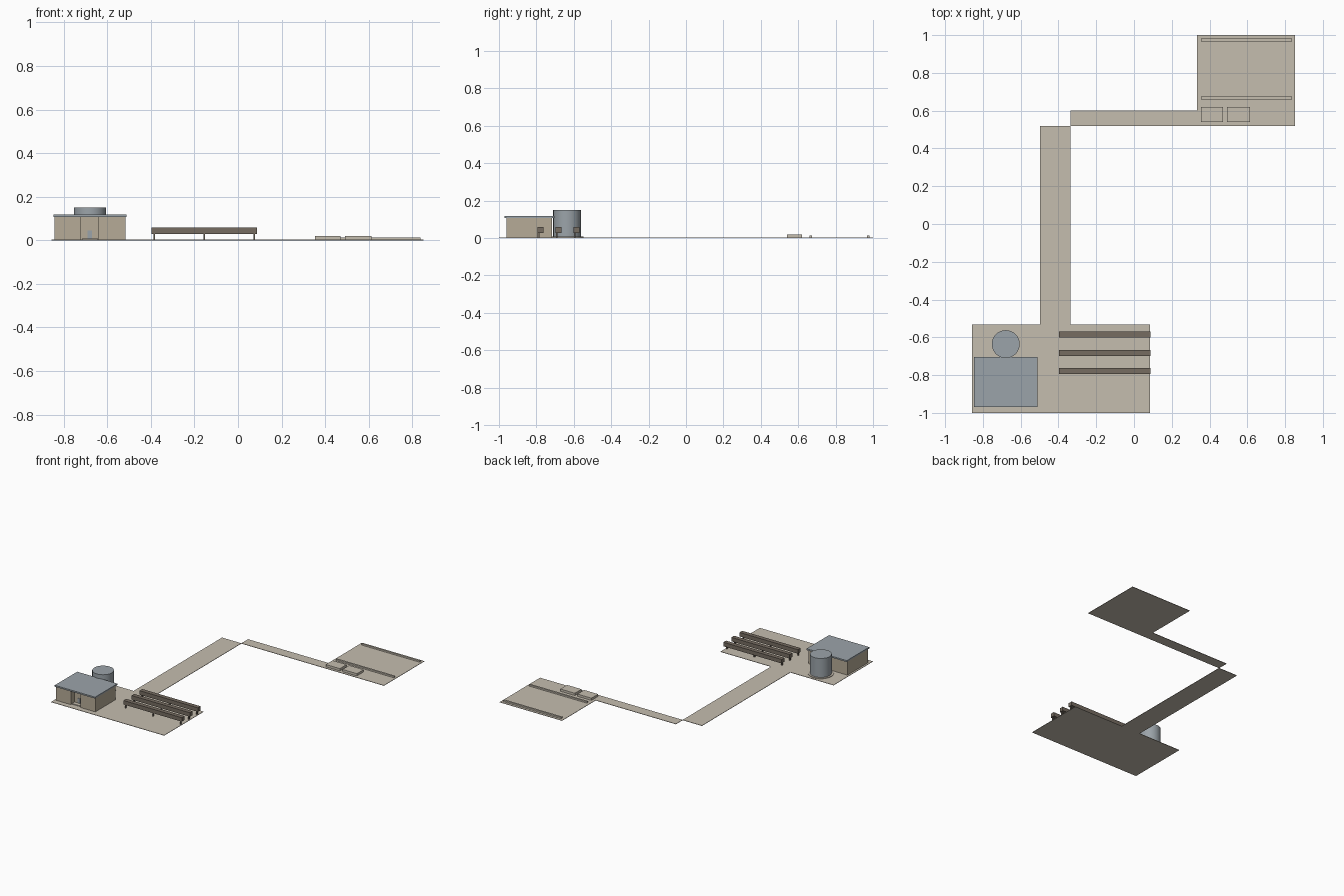
import bpy

if "Cube" in bpy.data.objects:
    bpy.data.objects.remove(bpy.data.objects["Cube"])


def material(name, color):
    m = bpy.data.materials.new(name)
    m.diffuse_color = (*color, 1)
    m.use_nodes = True
    m.node_tree.nodes["Principled BSDF"].inputs["Base Color"].default_value = m.diffuse_color
    return m


SAND = material("sand", (0.56, 0.51, 0.43))
WALL = material("wall", (0.47, 0.41, 0.31))
WOOD = material("dark_wood", (0.18, 0.15, 0.12))
METAL = material("grey_metal", (0.33, 0.37, 0.40))


def box(name, x0, x1, y0, y1, z0, z1, mat):
    bpy.ops.mesh.primitive_cube_add(
        size=1, location=((x0 + x1) / 2, (y0 + y1) / 2, (z0 + z1) / 2))
    ob = bpy.context.object
    ob.name = name
    ob.scale = (x1 - x0, y1 - y0, z1 - z0)
    bpy.ops.object.transform_apply(location=False, rotation=False, scale=True)
    ob.data.materials.append(mat)
    return ob


def cylinder(name, x, y, r, z0, z1, mat):
    bpy.ops.mesh.primitive_cylinder_add(
        vertices=32, radius=r, depth=z1 - z0, location=(x, y, (z0 + z1) / 2))
    ob = bpy.context.object
    ob.name = name
    ob.data.materials.append(mat)
    bpy.ops.object.shade_smooth_by_angle()
    return ob


# Ground pads and the path that joins them
G = 0.003
box("front_yard", -0.857, 0.085, -1.0, -0.532, 0, G, SAND)
box("long_path", -0.497, -0.336, -0.532, 0.52, 0, G, SAND)
box("short_path", -0.336, 0.333, 0.52, 0.60, 0, G, SAND)
box("back_yard", 0.333, 0.852, 0.52, 1.0, 0, G, SAND)

# Building: two wings either side of a recessed entrance
box("left_wing", -0.843, -0.72, -0.96, -0.717, G, 0.108, WALL)
box("right_wing", -0.64, -0.517, -0.96, -0.717, G, 0.108, WALL)
box("entrance_wall", -0.72, -0.64, -0.92, -0.717, G, 0.108, WALL)
box("entrance_step", -0.717, -0.643, -0.95, -0.92, G, 0.009, SAND)
box("door", -0.691, -0.67, -0.923, -0.92, 0.009, 0.046, METAL)
box("roof", -0.848, -0.512, -0.97, -0.703, 0.108, 0.119, METAL)

# Storage tank on a low round footing
cylinder("tank_footing", -0.679, -0.636, 0.088, G, 0.007, SAND)
cylinder("tank", -0.679, -0.636, 0.074, 0.007, 0.15, METAL)

# Three long raised beams on thin posts
for i, y in enumerate((-0.586, -0.682, -0.779), 1):
    box(f"beam_{i}", -0.398, 0.088, y - 0.016, y + 0.016, 0.028, 0.058, WOOD)
    for j, x in enumerate((-0.384, -0.155, 0.075), 1):
        box(f"beam_{i}_post_{j}", x - 0.004, x + 0.004,
            y - 0.014, y - 0.004, G, 0.028, WOOD)

# Low slabs and border strips in the back yard
box("slab_left", 0.354, 0.471, 0.54, 0.62, G, 0.02, SAND)
box("slab_right", 0.492, 0.613, 0.54, 0.62, G, 0.02, SAND)
for name, y in (("near_strip", 0.667), ("far_strip", 0.974)):
    box(name, 0.354, 0.837, y - 0.007, y + 0.007, G, 0.014, SAND)
